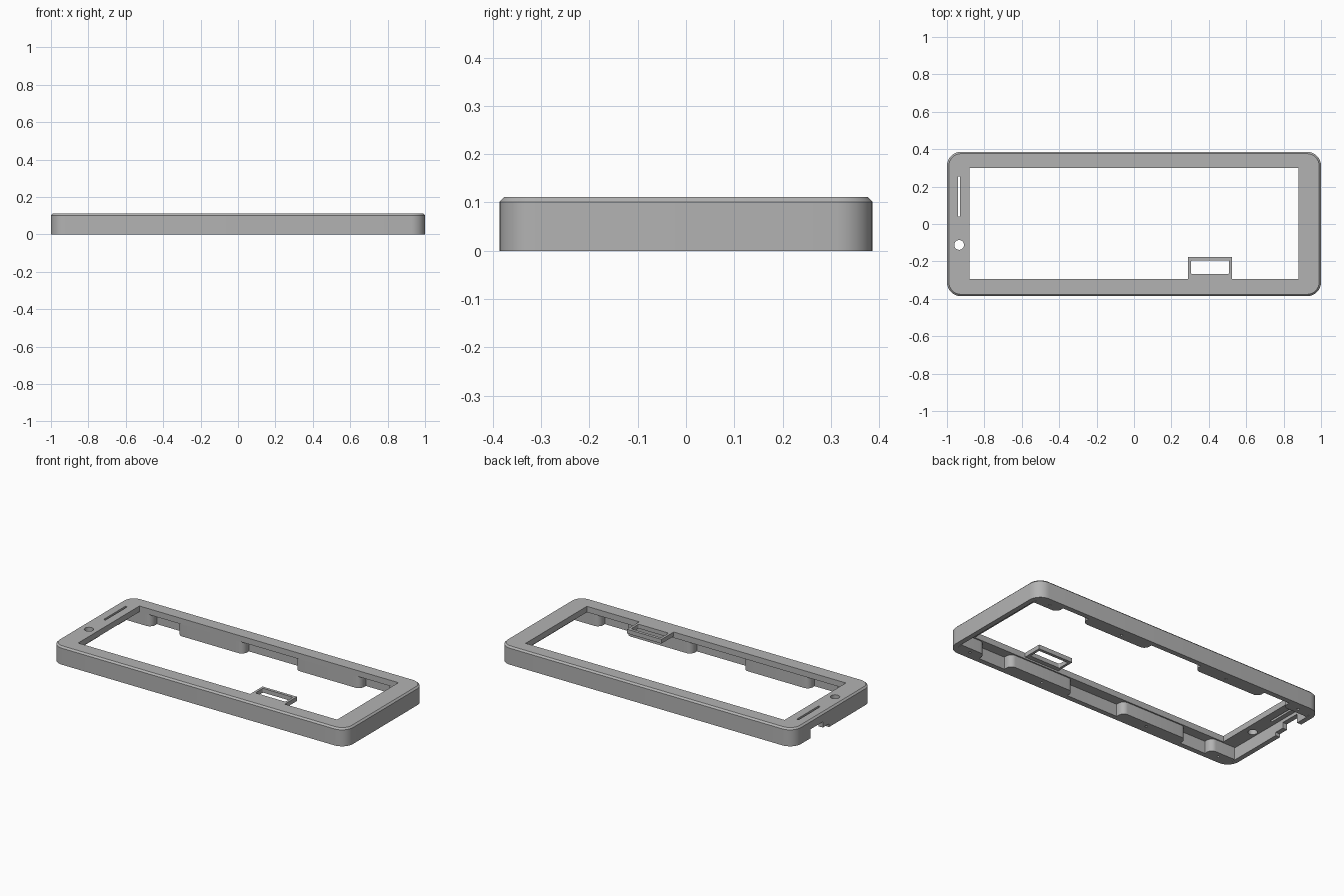
import bpy, bmesh, math

old = bpy.data.objects.get("Cube")
if old:
    bpy.data.objects.remove(old, do_unlink=True)

grey = bpy.data.materials.new("mid_grey")
grey.use_nodes = True
colour = (0.45, 0.45, 0.45, 1)
grey.diffuse_color = colour
grey.node_tree.nodes["Principled BSDF"].inputs["Base Color"].default_value = colour


def outline(x0, x1, y0, y1, radii, steps=8):
    """Rounded rectangle; radii run anticlockwise from the (x0, y0) corner."""
    corners = [(x0, y0, 1, 1), (x1, y0, -1, 1), (x1, y1, -1, -1), (x0, y1, 1, -1)]
    pts = []
    for i, ((x, y, sx, sy), r) in enumerate(zip(corners, radii)):
        if r == 0:
            pts.append((x, y))
            continue
        for k in range(steps + 1):
            a = math.pi * (1 + i / 2) + k / steps * math.pi / 2
            pts.append((x + sx * r + r * math.cos(a), y + sy * r + r * math.sin(a)))
    return pts


def loft(name, rings):
    """Solid through stacked outlines given as (points, z)."""
    bm = bmesh.new()
    loops = [[bm.verts.new((x, y, z)) for x, y in pts] for pts, z in rings]
    n = len(loops[0])
    for low, high in zip(loops, loops[1:]):
        for i in range(n):
            j = (i + 1) % n
            bm.faces.new((low[i], low[j], high[j], high[i]))
    bm.faces.new(loops[0][::-1])
    bm.faces.new(loops[-1])
    mesh = bpy.data.meshes.new(name)
    bm.to_mesh(mesh)
    bm.free()
    mesh.materials.append(grey)
    obj = bpy.data.objects.new(name, mesh)
    bpy.context.collection.objects.link(obj)
    return obj


def block(name, x0, x1, y0, y1, z0, z1, radii=(0, 0, 0, 0)):
    pts = outline(x0, x1, y0, y1, radii)
    return loft(name, [(pts, z0), (pts, z1)])


def activate(obj):
    bpy.ops.object.select_all(action='DESELECT')
    obj.select_set(True)
    bpy.context.view_layer.objects.active = obj


def cut(obj, cutter):
    """Subtract the cutter and discard it."""
    cutter.hide_render = True
    mod = obj.modifiers.new("cut", 'BOOLEAN')
    mod.operation, mod.solver, mod.object = 'DIFFERENCE', 'EXACT', cutter
    activate(obj)
    bpy.ops.object.modifier_apply(modifier=mod.name)
    bpy.data.objects.remove(cutter, do_unlink=True)


def disc(x, y, r, z0, z1):
    return block("hole_cutter", x - r, x + r, y - r, y + r, z0, z1, (r * 0.99,) * 4)


L, W, H = 1.0, 0.386, 0.111
PLATE = 0.075
WALL_Y = 0.355

# Outer shell with a chamfered top edge
edge = outline(-L, L, -W, W, (0.075,) * 4)
inset = outline(-L + 0.01, L - 0.01, -W + 0.01, W - 0.01, (0.065,) * 4)
shell = loft("bezel_shell", [(edge, 0), (edge, H - 0.01), (inset, H)])

# Cavity, screen window, speaker slot, lens hole and connector notch
cut(shell, block("cavity", -0.97, 0.97, -WALL_Y, WALL_Y, -0.1, PLATE, (0.045,) * 4))
cut(shell, block("window", -0.88, 0.88, -0.295, 0.3, -0.1, 0.3))
cut(shell, block("slot", -0.942, -0.929, 0.04, 0.255, 0, 0.3, (0.005,) * 4))
cut(shell, disc(-0.935, -0.112, 0.026, 0, 0.3))
cut(shell, block("notch", -1.1, -0.95, 0.1, 0.22, -0.1, 0.055))
cut(shell, block("notch_step", -1.1, -0.95, 0.04, 0.101, -0.1, 0.02))

# Screw pads along both long walls, with rounded inner corners
parts = [shell]
for side, label in ((1, "back"), (-1, "front")):
    spans = [("corner_right", -0.965, -0.8, -0.88), ("pad_right", -0.625, -0.175, -0.37),
             ("pad_left", 0.175, 0.62, 0.37), ("corner_left", 0.8, 0.965, 0.88)]
    for name, x0, x1, hole_x in spans:
        r = 0.035
        left = 0 if name == "corner_right" else r
        right = 0 if name == "corner_left" else r
        y0, y1 = sorted((side * 0.303, side * (WALL_Y + 0.005)))
        radii = (left, right, 0, 0) if side > 0 else (0, 0, right, left)
        pad = block(f"{label}_{name}", x0, x1, y0, y1, 0, PLATE + 0.002, radii)
        cut(pad, disc(hole_x, side * 0.337, 0.007, -0.1, 0.05))
        parts.append(pad)

# Framed tab reaching into the window
tab = block("button_tab", 0.29, 0.524, -0.297, -0.176, 0.085, H)
cut(tab, block("tab_opening", 0.305, 0.509, -0.267, -0.194, 0, 0.3, (0.006,) * 4))
parts.append(tab)

for obj in parts:
    activate(obj)
    bpy.ops.object.shade_smooth_by_angle(angle=math.radians(30))
